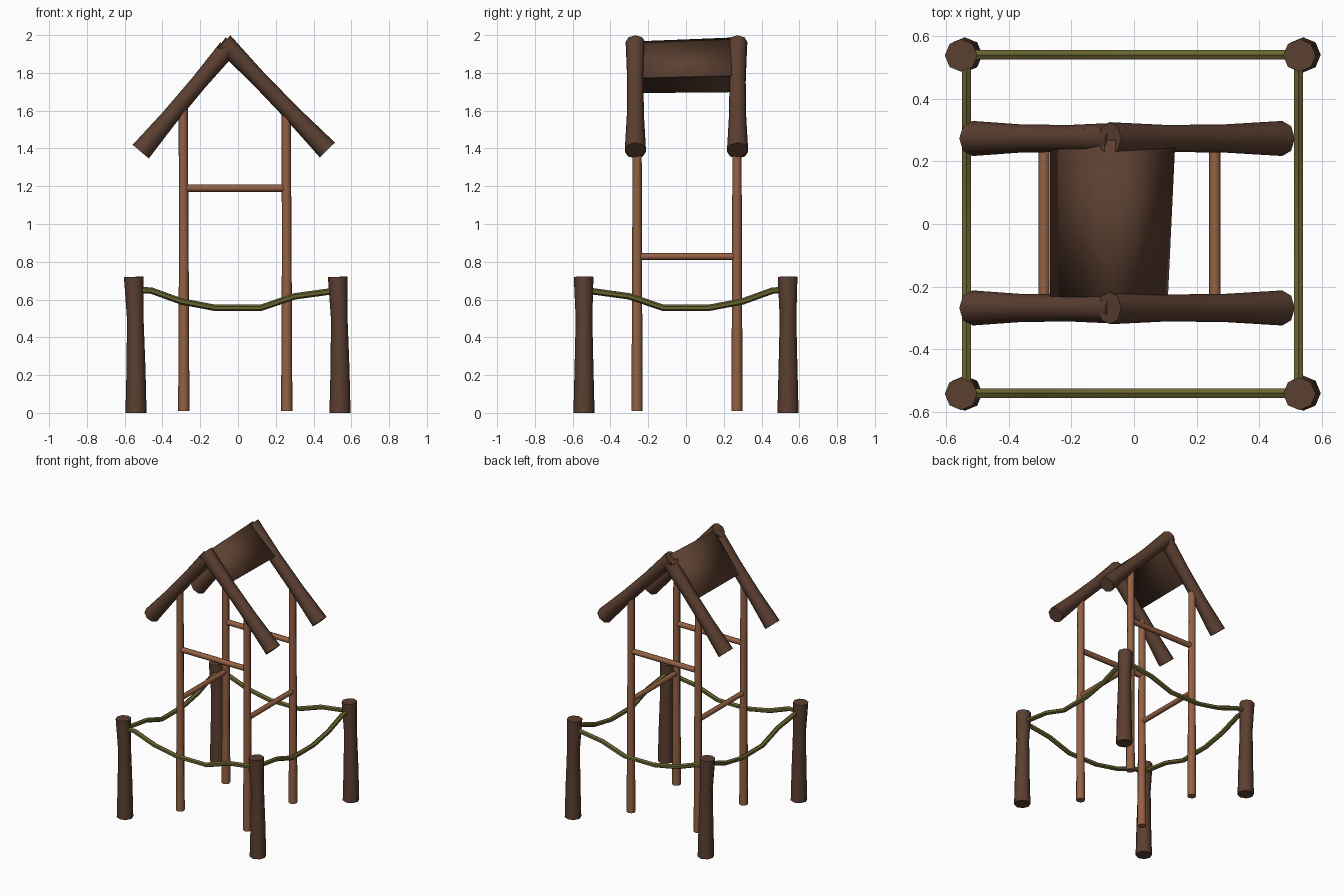
import bpy, bmesh, math
from mathutils import Vector

if "Cube" in bpy.data.objects:
    bpy.data.objects.remove(bpy.data.objects["Cube"])


def material(name, rgb):
    m = bpy.data.materials.new(name)
    m.diffuse_color = (*rgb, 1)
    m.use_nodes = True
    m.node_tree.nodes["Principled BSDF"].inputs["Base Color"].default_value = m.diffuse_color
    return m


BARK = material("dark_bark", (0.105, 0.05, 0.03))
WOOD = material("light_wood", (0.30, 0.12, 0.058))
ROPE = material("rope", (0.14, 0.127, 0.03))


def finish(bm, name, mat):
    bmesh.ops.recalc_face_normals(bm, faces=bm.faces)
    me = bpy.data.meshes.new(name)
    bm.to_mesh(me)
    bm.free()
    me.materials.append(mat)
    me.shade_smooth()
    me.set_sharp_from_angle(angle=math.radians(55))
    ob = bpy.data.objects.new(name, me)
    bpy.context.collection.objects.link(ob)
    return ob


def log(name, path, mat, sides=8):
    """Capped tube along (x, y, z, radius) points."""
    pts = [Vector(p[:3]) for p in path]
    bm = bmesh.new()
    rings = []
    for i, p in enumerate(pts):
        t = (pts[min(i + 1, len(pts) - 1)] - pts[max(i - 1, 0)]).normalized()
        ref = Vector((0, 1, 0)) if abs(t.y) < 0.7 else Vector((1, 0, 0))
        u = t.cross(ref).normalized()
        v = t.cross(u)
        ring = []
        for k in range(sides):
            a = math.tau * k / sides
            ring.append(bm.verts.new(p + (u * math.cos(a) + v * math.sin(a)) * path[i][3]))
        rings.append(ring)
    for a, b in zip(rings, rings[1:]):
        for k in range(sides):
            n = (k + 1) % sides
            bm.faces.new((a[k], a[n], b[n], b[k]))
    bm.faces.new(rings[0])
    bm.faces.new(rings[-1])
    return finish(bm, name, mat)


def beam(name, a, b, y, radii):
    """Straight roof beam from a to b (x, z) with radii along its length."""
    n = len(radii) - 1
    path = [(a[0] + (b[0] - a[0]) * i / n, y, a[1] + (b[1] - a[1]) * i / n, r)
            for i, r in enumerate(radii)]
    return log(name, path, BARK)


# corner fence posts, each leaning slightly the same way
for sx, xn in ((-1, "left"), (1, "right")):
    for sy, yn in ((-1, "front"), (1, "back")):
        x, y = 0.54 * sx, 0.54 * sy
        log(f"fence_post_{yn}_{xn}",
            [(x, y, 0, 0.056), (x, y, 0.24, 0.050),
             (x - 0.004, y, 0.5, 0.044), (x - 0.012, y - 0.002, 0.72, 0.052)], BARK)

# sagging ropes between posts
sag_x = [(-0.54, 0.65), (-0.46, 0.648), (-0.30, 0.59), (-0.12, 0.556),
         (0.12, 0.556), (0.30, 0.617), (0.54, 0.65)]
sag_y = [(-u, z) for u, z in reversed(sag_x)]
for s, yn, xn in ((-1, "front", "left"), (1, "back", "right")):
    log(f"rope_{yn}", [(u, 0.54 * s, z, 0.017) for u, z in sag_x], ROPE, 6)
    log(f"rope_{xn}", [(0.53 * s - 0.005, u, z, 0.017) for u, z in sag_y], ROPE, 6)

# four tall legs
XS = {"left": -0.287, "right": 0.258}
YS = {"front": -0.259, "back": 0.27}
for xn, x in XS.items():
    for yn, y in YS.items():
        log(f"leg_{yn}_{xn}", [(x, y, 0.01, 0.030), (x, y, 0.8, 0.026),
                               (x - 0.003, y, 1.63, 0.024)], WOOD)

# cross rungs
for yn, y in YS.items():
    log(f"rung_{yn}", [(XS["left"], y, 1.19, 0.02), (XS["right"], y, 1.19, 0.02)], WOOD)
for xn, x in XS.items():
    log(f"rung_{xn}", [(x, YS["front"], 0.828, 0.018), (x, YS["back"], 0.828, 0.018)], WOOD)

# gable beams
for yn, y in (("front", -0.268), ("back", 0.273)):
    beam(f"roof_beam_{yn}_left", (-0.515, 1.383), (-0.055, 1.93), y,
         (0.056, 0.045, 0.043, 0.05))
    beam(f"roof_beam_{yn}_right", (-0.078, 1.963), (0.473, 1.392), y,
         (0.052, 0.043, 0.045, 0.056))

# thin folded roof sheet bridging the two gables
front = [(-0.268, 1.70), (-0.067, 1.967), (0.107, 1.777)]
back = [(-0.268, 1.705), (-0.065, 1.988), (0.132, 1.79)]
bm = bmesh.new()
f = [bm.verts.new((x, -0.262, z)) for x, z in front]
b = [bm.verts.new((x, 0.268, z)) for x, z in back]
for i in range(2):
    bm.faces.new((f[i], f[i + 1], b[i + 1], b[i]))
sheet = finish(bm, "roof_sheet", BARK)
solid = sheet.modifiers.new("thickness", "SOLIDIFY")
solid.thickness = 0.012
solid.offset = -1 if sheet.data.polygons[0].normal.z > 0 else 1
